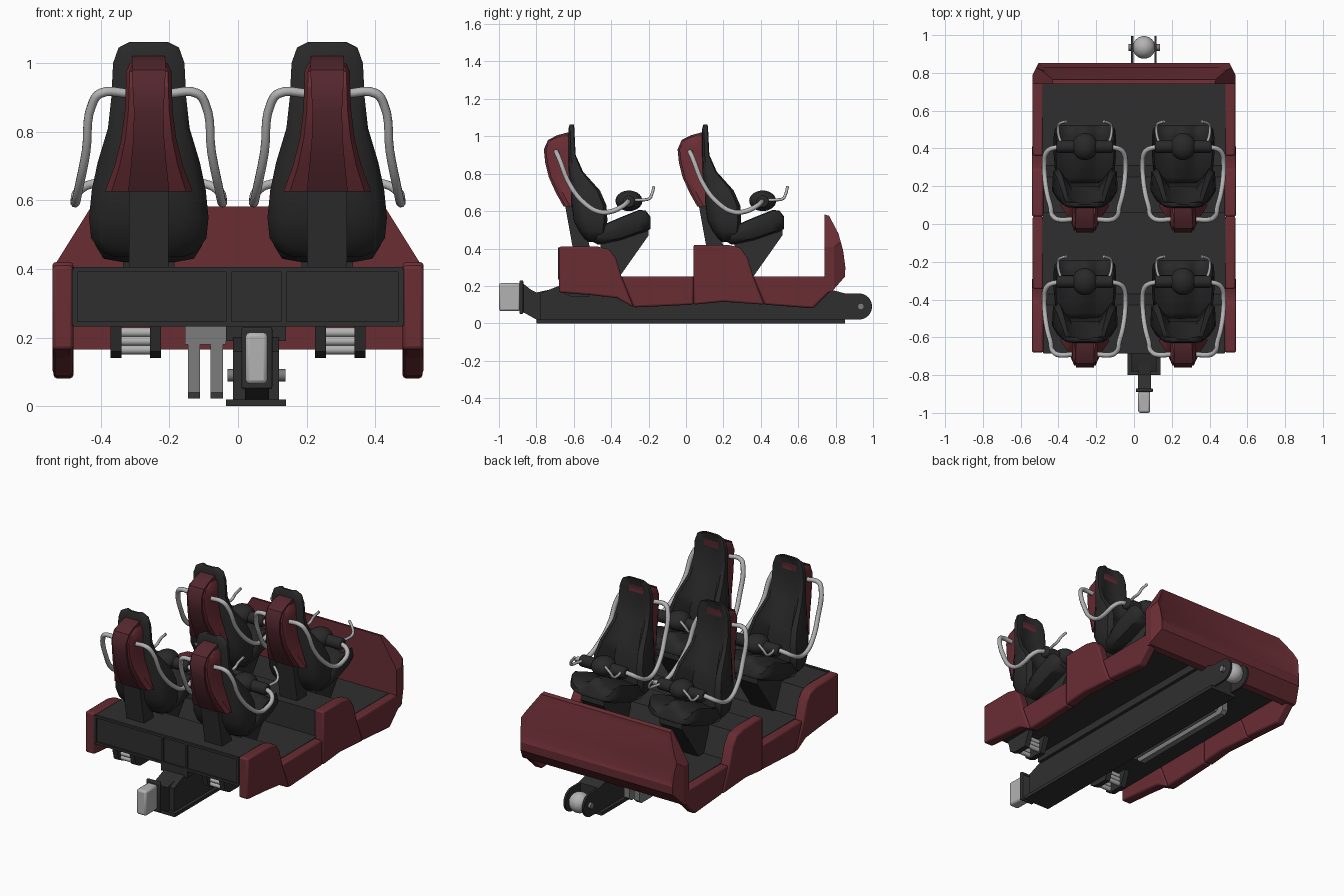
import bpy, bmesh, math
from mathutils import Vector

if "Cube" in bpy.data.objects:
    bpy.data.objects.remove(bpy.data.objects["Cube"])


def material(name, r, g, b):
    m = bpy.data.materials.new(name)
    m.diffuse_color = (r, g, b, 1)
    m.use_nodes = True
    m.node_tree.nodes["Principled BSDF"].inputs["Base Color"].default_value = m.diffuse_color
    return m


RED = material("deep red", .14, .026, .034)
PLUM = material("dark plum", .088, .021, .028)
DARK = material("charcoal", .028, .028, .028)
SEAT = material("seat black", .022, .022, .022)
STEEL = material("light steel", .45, .45, .45)
GREY = material("mid grey", .2, .2, .2)


def make(name, bm, mat, bevel=0, angle=35):
    bmesh.ops.recalc_face_normals(bm, faces=bm.faces)
    me = bpy.data.meshes.new(name)
    bm.to_mesh(me)
    bm.free()
    me.materials.append(mat)
    me.shade_smooth()
    me.set_sharp_from_angle(angle=math.radians(angle))
    ob = bpy.data.objects.new(name, me)
    bpy.context.collection.objects.link(ob)
    if bevel:
        mod = ob.modifiers.new("bevel", 'BEVEL')
        mod.width, mod.segments = bevel, 2
    return ob


def loft_bm(rings):
    bm = bmesh.new()
    vs = [[bm.verts.new(p) for p in r] for r in rings]
    n = len(vs[0])
    for a, b in zip(vs, vs[1:]):
        for i in range(n):
            bm.faces.new((a[i], a[(i + 1) % n], b[(i + 1) % n], b[i]))
    bm.faces.new(vs[0])
    bm.faces.new(vs[-1])
    return bm


def loft(name, rings, mat, **kw):
    return make(name, loft_bm(rings), mat, **kw)


def prism(name, yz, x0, x1, mat, bevel=0):
    """Side profile pulled along x."""
    return loft(name, [[(x, y, z) for y, z in yz] for x in (x0, x1)], mat, bevel=bevel)


def box(name, x0, x1, y0, y1, z0, z1, mat, bevel=0):
    return prism(name, [(y0, z0), (y1, z0), (y1, z1), (y0, z1)], x0, x1, mat, bevel)


def cyl_x(name, x0, x1, y, z, r, mat, n=24, bevel=0):
    ring = [(y + r * math.cos(2 * math.pi * i / n), z + r * math.sin(2 * math.pi * i / n)) for i in range(n)]
    return prism(name, ring, x0, x1, mat, bevel)


def ball(name, loc, radii, mat):
    bm = bmesh.new()
    bmesh.ops.create_uvsphere(bm, u_segments=24, v_segments=14, radius=1)
    for v in bm.verts:
        v.co = Vector([c * r + o for c, r, o in zip(v.co, radii, loc)])
    return make(name, bm, mat)


def tube(name, pts, r, mat):
    cu = bpy.data.curves.new(name, 'CURVE')
    cu.dimensions = '3D'
    cu.bevel_depth, cu.bevel_resolution, cu.resolution_u = r, 2, 5
    cu.use_fill_caps = True
    sp = cu.splines.new('BEZIER')
    sp.bezier_points.add(len(pts) - 1)
    for bp, p in zip(sp.bezier_points, pts):
        bp.co = p
        bp.handle_left_type = bp.handle_right_type = 'AUTO'
    cu.materials.append(mat)
    ob = bpy.data.objects.new(name, cu)
    bpy.context.collection.objects.link(ob)
    bpy.ops.object.select_all(action='DESELECT')
    bpy.context.view_layer.objects.active = ob
    ob.select_set(True)
    bpy.ops.object.convert(target='MESH')
    return bpy.context.view_layer.objects.active


# stepped floor and rear panel with ribs
prism("floor", [(-.675, .235), (.75, .235), (.75, .25), (.31, .25), (.25, .4), (.06, .4), (.06, .25),
                (-.37, .25), (-.43, .4), (-.675, .4)], -.485, .485, DARK)
for z in (.24, .398):
    box("rear_panel_rail", -.48, .48, -.685, -.67, z - .007, z + .007, DARK)
for x in (-.475, -.027, .133, .475):
    box("rear_panel_rib", x - .008, x + .008, -.684, -.67, .235, .4, DARK)
box("beam_mount", -.035, .14, -.68, .72, .19, .24, DARK)

# central beam with neck, flange and couplings
prism("beam", [(-.78, .02), (.85, .02), (.85, .16), (.7, .2), (-.68, .2), (-.78, .16)], -.015, .12, DARK)
box("beam_flange", -.035, .14, -.8, .85, 0, .02, DARK)
prism("beam_neck", [(-.88, .065), (-.8, .02), (-.68, .02), (-.68, .19), (-.8, .165), (-.83, .18), (-.88, .22)],
      .02, .09, DARK)
box("rear_flange", .01, .1, -.89, -.87, .05, .23, DARK, .006)
box("rear_coupler", .022, .086, -1, -.885, .065, .215, STEEL, .012)
arc = [(.925 + .07 * math.cos(a), .09 + .07 * math.sin(a)) for a in [math.radians(-90 + 15 * i) for i in range(13)]]
for x in (-.015, .108):
    prism("front_cheek", [(.84, .16), (.84, .02)] + arc, x, x + .012, DARK)
ball("front_ball", (.053, .935, .09), (.06, .06, .06), STEEL)
cyl_x("front_axle", -.03, .138, .935, .09, .018, GREY, 12)

# grey brake fin under the floor
box("fin_mount", -.155, -.035, -.1, .65, .18, .235, GREY)
for x0, x1 in ((-.145, -.11), (-.08, -.043)):
    prism("brake_fin", [(-.1, .04), (-.08, .022), (.63, .022), (.65, .04), (.65, .185), (-.1, .185)], x0, x1, GREY)

# spring brackets below the rear row
for s in (-1, 1):
    for x in (.24, .355):
        prism("spring_bracket", [(-.67, .24), (-.65, .16), (-.61, .14), (-.52, .14), (-.48, .24)],
              s * x - .016, s * x + .016, DARK)
    for y in (-.62, -.54):
        for z in (.165, .19, .215):
            cyl_x("spring", s * .3 - .045, s * .3 + .045, y, z, .014, STEEL, 12)

# red side panels
PANELS = {
    "side_panel_rear": [(-.68, .165), (-.5, .15), (-.37, .135), (-.28, .085), (-.345, .25), (-.375, .35),
                        (-.41, .395), (-.47, .41), (-.68, .41)],
    "side_panel_middle": [(-.28, .085), (.04, .1), (.04, .25), (-.345, .25)],
    "side_panel_second": [(.04, .1), (.2, .115), (.42, .1), (.36, .25), (.33, .35), (.29, .405), (.22, .42),
                          (.04, .42)],
    "side_panel_front": [(.42, .1), (.68, .08), (.77, .17), (.77, .25), (.36, .25)]}
for name, prof in PANELS.items():
    outer = .541 if "rear" in name or "second" in name else .537
    for s in (-1, 1):
        prism(name, prof, s * .48, s * outer, RED, .01)

# red front bumper: profile along x, corners sliced, front face inset
prof = [(.74, .165), (.78, .17), (.85, .25), (.852, .3), (.84, .39), (.815, .48), (.765, .575), (.74, .582)]
bm = loft_bm([[(x, y, z) for y, z in prof] for x in (-.537, .537)])
bmesh.ops.recalc_face_normals(bm, faces=bm.faces)
for s in (-1, 1):
    for p, n in (((.535, 0, .41), (.16, 0, .1)), ((.43, 0, .582), (.05, 0, .06)), ((.537, .79, 0), (.1, .05, 0))):
        cut = bmesh.ops.bisect_plane(bm, geom=bm.verts[:] + bm.edges[:] + bm.faces[:], plane_co=(s * p[0], p[1], p[2]),
                                     plane_no=(s * n[0], n[1], n[2]), clear_outer=True)
        bmesh.ops.holes_fill(bm, edges=[e for e in cut["geom_cut"] if isinstance(e, bmesh.types.BMEdge)], sides=0)
bm.normal_update()
front = [f for f in bm.faces if f.normal.y > .8 and abs(f.normal.x) < .1 and f.calc_center_median().z > .29]
bmesh.ops.inset_region(bm, faces=front, thickness=.03, depth=-.012, use_even_offset=True)
make("front_bumper", bm, RED, angle=25)

# one seat, built at the rear row around x = 0
seat = []
rings = []
for z, w, yb, yf in ((1.062, .055, -.622, -.6), (1.045, .088, -.628, -.597), (1, .104, -.63, -.595),
                     (.9, .109, -.63, -.59), (.81, .119, -.63, -.55), (.71, .149, -.62, -.46), (.63, .166, -.61, -.425),
                     (.55, .174, -.6, -.42), (.49, .168, -.57, -.43), (.45, .14, -.54, -.45), (.435, .1, -.52, -.46)):
    ym, yc = (yb * .65 + yf * .35), (yb + yf) / 2
    half = [(.5, yb), (.85, yb * .9 + yf * .1), (1, ym), (.97, yf * .9 + yb * .1), (.8, yf), (.45, yc)]
    rings.append([(w * u, y, z) for u, y in half] + [(-w * u, y, z) for u, y in reversed(half)])
seat.append(loft("seat_back", rings, SEAT, angle=50))
rings = []
for y, w, zb, zt, d in ((-.505, .12, .44, .475, 0), (-.47, .155, .42, .515, .01), (-.35, .165, .445, .567, .035),
                        (-.25, .165, .48, .607, .05), (-.215, .16, .49, .602, .05), (-.19, .14, .505, .57, .04)):
    half = [(.12, zt), (.3, zt - d * .7), (.52, zt - d), (.78, zt - d * .6), (.93, zt - .004), (1, (zt + zb) / 2),
            (.85, zb + .01), (.5, zb)]
    rings.append([(w * u, y, z) for u, z in half] + [(-w * u, y, z) for u, z in reversed(half)])
seat.append(loft("seat_cushion", rings, SEAT, angle=50))
seat.append(prism("back_post", [(-.65, .65), (-.56, .65), (-.512, .39), (-.603, .39)], -.058, .058, DARK))
seat.append(prism("cushion_strut", [(-.44, .25), (-.355, .25), (-.2, .47), (-.2, .51), (-.46, .45)], -.075, .075, DARK))

# red shell behind the backrest, with raised centre strip
rings = [[(-w, -.612, z), (w, -.612, z), (w, yb + .025, z), (w * .85, yb, z), (-w * .85, yb, z), (-w, yb + .025, z)]
         for z, w, yb in ((.625, .128, -.645), (.7, .1, -.685), (.78, .08, -.722), (.86, .07, -.742),
                          (.93, .067, -.75), (.975, .066, -.73), (1, .055, -.68))]
seat.append(loft("back_shell", rings, RED, angle=30))
rings = [[(-w, -.612, z), (w, -.612, z), (w, yb, z), (-w, yb, z)]
         for z, w, yb in ((.625, .06, -.655), (.7, .052, -.697), (.78, .045, -.733), (.86, .043, -.753),
                          (.93, .047, -.76), (.98, .049, -.738), (1.005, .049, -.69), (1.02, .047, -.635))]
seat.append(loft("back_shell_strip", rings, PLUM, angle=30))

# lap restraint: pad, cross piece, steel arms and hand grips
seat.append(ball("lap_pad", (0, -.305, .655), (.068, .072, .055), SEAT))
seat.append(cyl_x("lap_cross_piece", -.15, .15, -.305, .65, .034, SEAT, 16, .01))
for s in (-1, 1):
    arm = [(.06, -.69, .912), (.14, -.692, .912), (.163, -.68, .885), (.183, -.62, .74), (.203, -.54, .64),
           (.213, -.46, .595), (.215, -.4, .598), (.206, -.34, .625), (.175, -.315, .645), (.1, -.31, .655)]
    seat.append(tube("restraint_arm", [(s * x, y, z) for x, y, z in arm], .0135, STEEL))
    grip = [(.125, -.29, .66), (.14, -.24, .66), (.14, -.195, .668), (.132, -.183, .69), (.1, -.172, .73)]
    seat.append(tube("hand_grip", [(s * x, y, z) for x, y, z in grip], .008, STEEL))

# repeat the seat: two columns, two rows
for x, y in ((.26, 0), (-.26, .715), (.26, .715)):
    for ob in seat:
        c = ob.copy()
        c.location = (x, y, 0)
        bpy.context.collection.objects.link(c)
for ob in seat:
    ob.location.x = -.26
